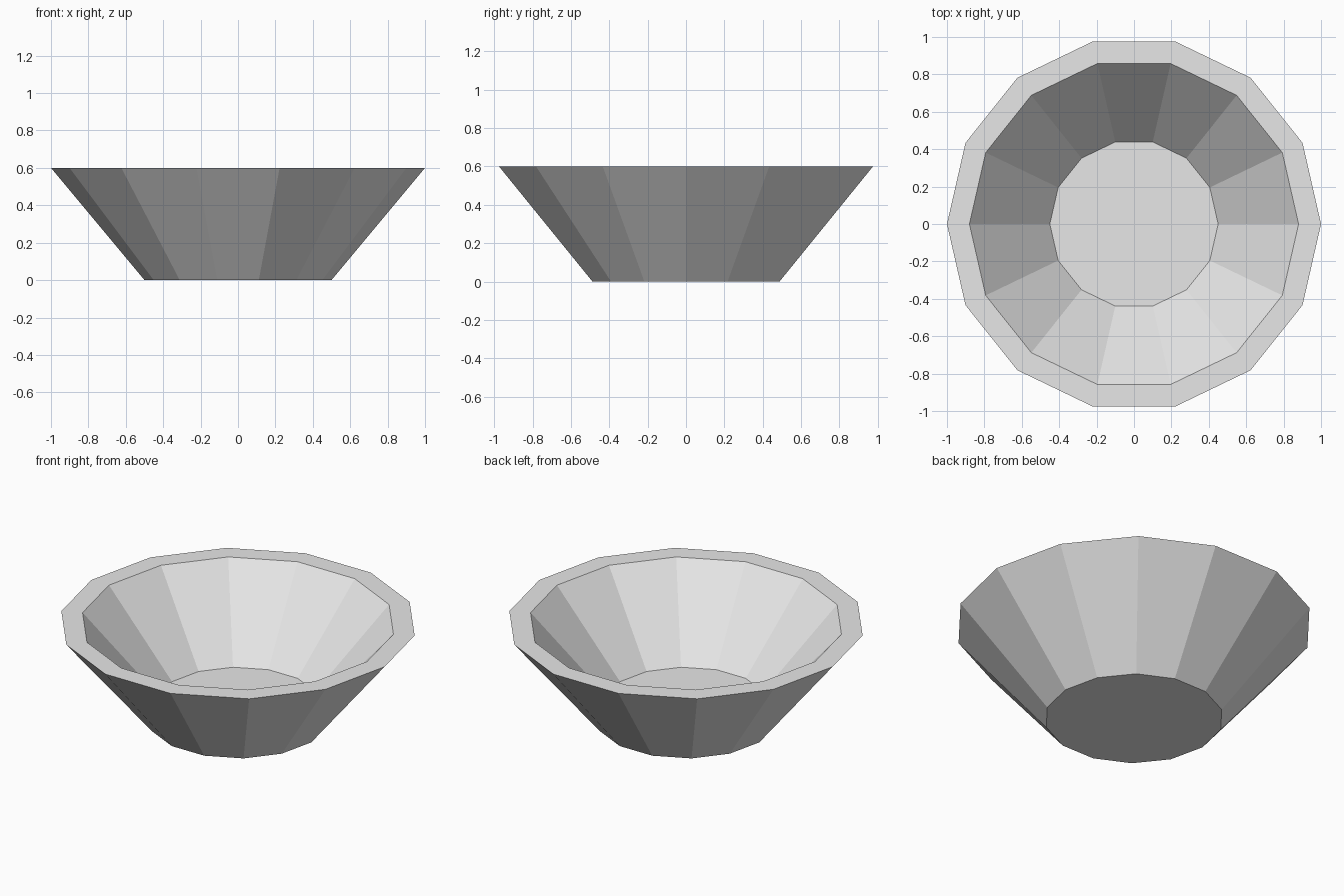
import bpy
import bmesh
from math import cos, sin, tau

SIDES = 14
HEIGHT = 0.6

cube = bpy.data.objects.get("Cube")
if cube:
    bpy.data.objects.remove(cube, do_unlink=True)

# Single light grey material
grey = bpy.data.materials.new("light_grey")
grey.use_nodes = True
colour = (0.8, 0.8, 0.8, 1.0)
grey.diffuse_color = colour
grey.node_tree.nodes["Principled BSDF"].inputs["Base Color"].default_value = colour


def ring(bm, radius, z):
    """Polygon of vertices with corners on the x axis."""
    angles = [tau * i / SIDES for i in range(SIDES)]
    return [bm.verts.new((radius * cos(a), radius * sin(a), z)) for a in angles]


# Bowl profile as (radius, height): foot, outer rim, inner rim, inner floor
profile = [(0.5, 0), (1.0, HEIGHT), (0.88, HEIGHT), (0.45, 0.12)]

bm = bmesh.new()
rings = [ring(bm, r, z) for r, z in profile]

# Outer wall, flat rim and inner wall
for low, high in zip(rings, rings[1:]):
    for i in range(SIDES):
        j = (i + 1) % SIDES
        bm.faces.new((low[i], low[j], high[j], high[i]))

# Underside and inner floor
bm.faces.new(rings[0][::-1])
bm.faces.new(rings[-1])
bmesh.ops.recalc_face_normals(bm, faces=bm.faces)

mesh = bpy.data.meshes.new("bowl")
bm.to_mesh(mesh)
bm.free()
mesh.materials.append(grey)
bowl = bpy.data.objects.new("bowl", mesh)
bpy.context.collection.objects.link(bowl)
